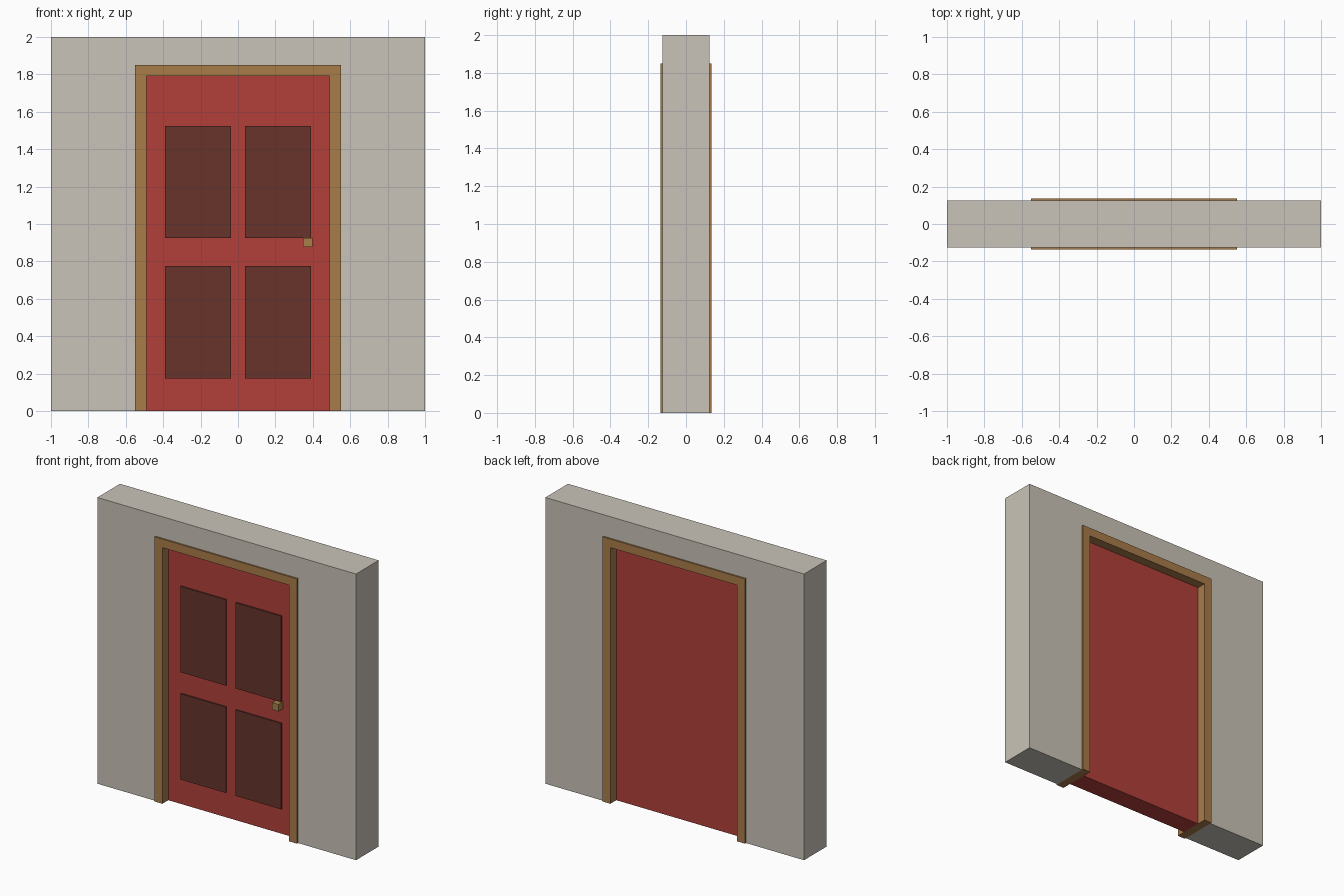
import bpy
import bmesh

if "Cube" in bpy.data.objects:
    bpy.data.objects.remove(bpy.data.objects["Cube"])


def material(name, r, g, b):
    """Flat material from sRGB bytes, stored as linear values."""
    def lin(c):
        c /= 255
        return c / 12.92 if c <= 0.04045 else ((c + 0.055) / 1.055) ** 2.4
    m = bpy.data.materials.new(name)
    m.diffuse_color = (lin(r), lin(g), lin(b), 1)
    m.use_nodes = True
    m.node_tree.nodes["Principled BSDF"].inputs["Base Color"].default_value = m.diffuse_color
    return m


plaster = material("plaster", 201, 196, 184)
wood = material("frame wood", 168, 124, 74)
red = material("door red", 178, 64, 58)
dark = material("panel brown", 103, 51, 43)
brass = material("knob brass", 170, 128, 74)


def prism(name, outline, y0, y1, mat):
    """Extrude an outline in the xz plane from y0 back to y1."""
    bm = bmesh.new()
    face = bm.faces.new([bm.verts.new((x, y0, z)) for x, z in outline])
    ext = bmesh.ops.extrude_face_region(bm, geom=[face])
    moved = [v for v in ext["geom"] if isinstance(v, bmesh.types.BMVert)]
    bmesh.ops.translate(bm, verts=moved, vec=(0, y1 - y0, 0))
    bmesh.ops.recalc_face_normals(bm, faces=bm.faces)
    me = bpy.data.meshes.new(name)
    bm.to_mesh(me)
    bm.free()
    me.materials.append(mat)
    ob = bpy.data.objects.new(name, me)
    bpy.context.collection.objects.link(ob)
    return ob


def box(name, x0, x1, y0, y1, z0, z1, mat):
    return prism(name, [(x0, z0), (x1, z0), (x1, z1), (x0, z1)], y0, y1, mat)


def arch(name, outer_x, outer_z, inner_x, inner_z, half_depth, mat):
    """Upside-down U standing on the ground."""
    pts = [(-outer_x, 0), (-inner_x, 0), (-inner_x, inner_z), (inner_x, inner_z),
           (inner_x, 0), (outer_x, 0), (outer_x, outer_z), (-outer_x, outer_z)]
    return prism(name, pts, -half_depth, half_depth, mat)


# Wall with opening, and the frame lining it
arch("wall", 1.0, 2.0, 0.55, 1.85, 0.125, plaster)
arch("door_frame", 0.55, 1.85, 0.49, 1.79, 0.136, wood)

# Recessed door slab
box("door", -0.49, 0.49, -0.07, 0.07, 0, 1.79, red)

# Four raised panels on the front
for row, z0, z1 in (("lower", 0.175, 0.775), ("upper", 0.925, 1.525)):
    for side, x0, x1 in (("left", -0.39, -0.038), ("right", 0.038, 0.39)):
        box(f"{row}_{side}_panel", x0, x1, -0.08, -0.07, z0, z1, dark)

# Square knob
box("knob", 0.348, 0.397, -0.12, -0.07, 0.876, 0.925, brass)
